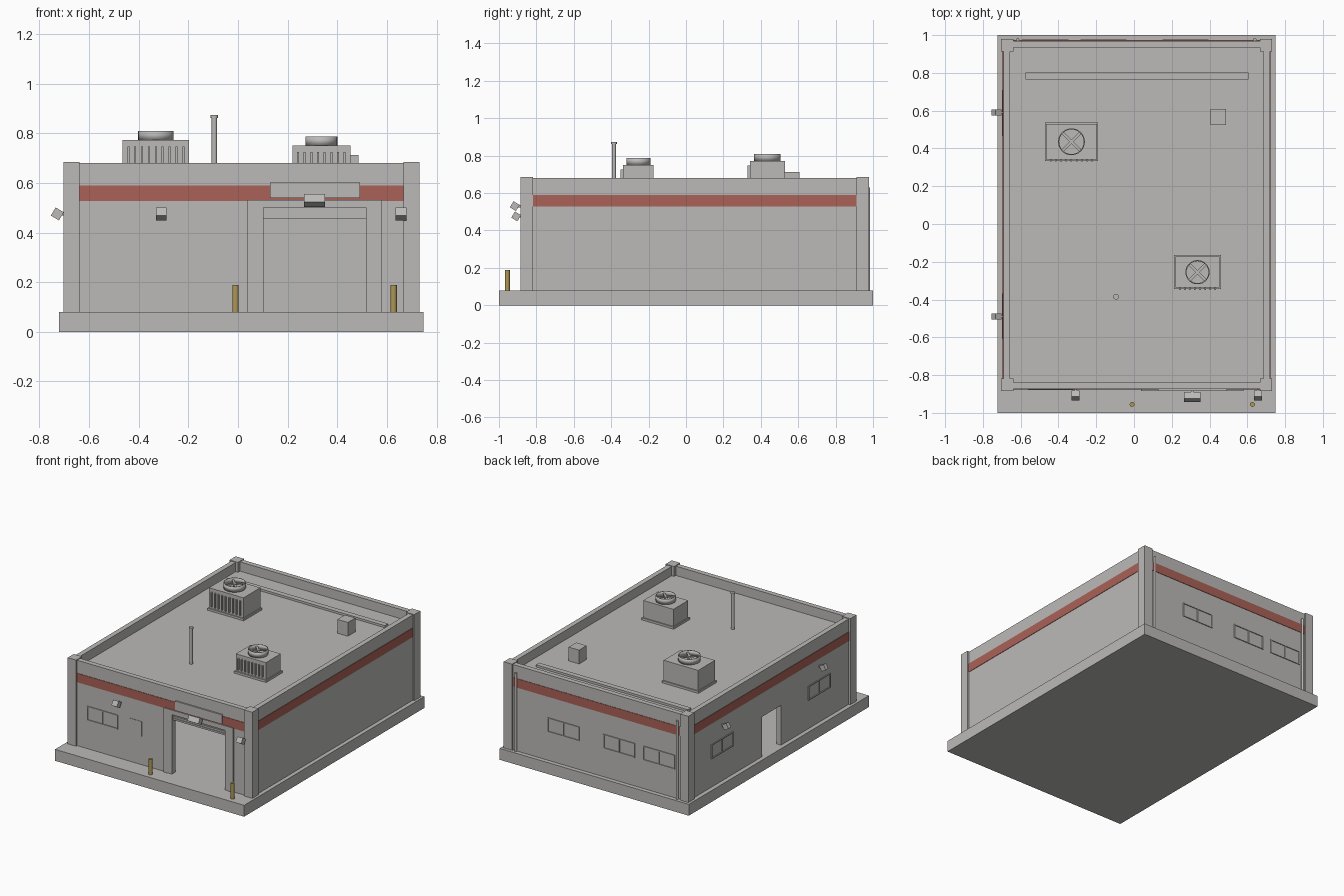
import bpy
import math

if "Cube" in bpy.data.objects:
    bpy.data.objects.remove(bpy.data.objects["Cube"], do_unlink=True)


def material(name, r, g, b):
    m = bpy.data.materials.new(name)
    m.use_nodes = True
    m.diffuse_color = (r, g, b, 1)
    m.node_tree.nodes["Principled BSDF"].inputs["Base Color"].default_value = (r, g, b, 1)
    return m


GREY = material("concrete grey", 0.5, 0.49, 0.475)
RED = material("brick red", 0.40, 0.12, 0.095)
YELLOW = material("ochre yellow", 0.42, 0.31, 0.09)


def box(name, x0, x1, y0, y1, z0, z1, mat=GREY, rot=(0, 0, 0)):
    bpy.ops.mesh.primitive_cube_add(
        size=1, location=((x0 + x1) / 2, (y0 + y1) / 2, (z0 + z1) / 2), rotation=rot)
    o = bpy.context.object
    o.name = name
    o.scale = (x1 - x0, y1 - y0, z1 - z0)
    o.data.materials.append(mat)
    return o


def cylinder(name, x, y, z0, z1, r, mat=GREY, sides=24, fill='NGON'):
    bpy.ops.mesh.primitive_cylinder_add(
        vertices=sides, radius=r, depth=z1 - z0, end_fill_type=fill,
        location=(x, y, (z0 + z1) / 2))
    o = bpy.context.object
    o.name = name
    o.data.materials.append(mat)
    bpy.ops.object.shade_smooth_by_angle(angle=math.radians(40))
    return o


# Main dimensions: outer wall faces, thickness and levels
X0, X1, Y0, Y1 = -0.692, 0.72, -0.873, 0.97
T, FLOOR, ROOF, TOP = 0.035, 0.08, 0.615, 0.68

box("base_slab", -0.722, 0.748, -1, 1, 0, FLOOR)
box("roof_deck", X0 + T, X1 - T, Y0 + T, Y1 - T, ROOF - 0.03, ROOF)

# Walls rise past the roof as the parapet; two have doorways
DX0, DX1, DTOP = 0.102, 0.515, 0.50
SY0, SY1, STOP = -0.067, 0.144, 0.36
box("back_wall", X0, X1, Y1 - T, Y1, FLOOR, TOP)
box("left_wall", X1 - T, X1, Y0, Y1, FLOOR, TOP)
box("front_wall_wide", X0, DX0, Y0, Y0 + T, FLOOR, TOP)
box("front_wall_narrow", DX1, X1, Y0, Y0 + T, FLOOR, TOP)
box("front_wall_lintel", DX0, DX1, Y0, Y0 + T, DTOP, TOP)
box("right_wall_front", X0, X0 + T, Y0, SY0, FLOOR, TOP)
box("right_wall_back", X0, X0 + T, SY1, Y1, FLOOR, TOP)
box("right_wall_lintel", X0, X0 + T, SY0, SY1, STOP, TOP)

# Corner pillars
for px in (-0.704, 0.666):
    for py in (-0.885, 0.912):
        box("corner_pillar", px, px + 0.065, py, py + 0.067, FLOOR, 0.685)

# Red band around the building
B0, B1, P = 0.527, 0.59, 0.003
box("front_band", -0.64, 0.666, Y0 - P, Y0, B0, B1, RED)
box("back_band", -0.64, 0.666, Y1, Y1 + P, B0, B1, RED)
box("right_band", X0 - P, X0, -0.82, 0.912, B0, B1, RED)
box("left_band", X1, X1 + P, -0.82, 0.912, B0, B1, RED)

# Garage door surround, rolled-up shutter and sign board
for a, b, d in ((0.038, 0.073, 0.01), (0.073, DX0, 0.006),
                (DX1, 0.545, 0.006), (0.545, 0.58, 0.01)):
    box("door_post", a, b, Y0 - d, Y0 + 0.01, FLOOR, DTOP)
box("door_header", 0.038, 0.58, Y0 - 0.01, Y0 + 0.01, DTOP, 0.532)
for i in range(3):
    z = 0.455 + i * 0.015
    box("shutter_slat", DX0, DX1, Y0 + 0.008, Y0 + 0.02, z, z + 0.012)
box("shutter_backing", DX0, DX1, Y0 + 0.014, Y0 + 0.025, 0.455, DTOP)
box("sign_board", 0.128, 0.492, Y0 - 0.01, Y0, 0.54, 0.602)


# Window frames: four bars and a centre bar on a wall
def window(name, axis, wall, out, a, b, z0=0.28, z1=0.38, w=0.006):
    lo, hi = sorted((wall, wall + out * 0.006))
    mid = (a + b) / 2
    bars = ((a, b, z0, z0 + w), (a, b, z1 - w, z1), (a, a + w, z0, z1),
            (b - w, b, z0, z1), (mid - w / 2, mid + w / 2, z0, z1))
    for p, q, u, v in bars:
        if axis == 'x':
            box(name, p, q, lo, hi, u, v)
        else:
            box(name, lo, hi, p, q, u, v)


window("front_window", 'x', Y0, -1, -0.56, -0.32)
for a in (-0.593, -0.284, 0.15):
    window("back_window", 'x', Y1, 1, a, a + 0.245)
for a in (-0.61, 0.467):
    window("right_window", 'y', X0, -1, a, a + 0.243)
box("front_trim_bar", -0.236, -0.136, Y0 - 0.003, Y0, 0.378, 0.384)
box("front_trim_post", -0.142, -0.136, Y0 - 0.003, Y0, 0.28, 0.384)

# Tilted wall lamps on short brackets
TILT = math.radians(31)
for x, y, z, w in ((-0.309, -0.908, 0.475, 0.043), (0.657, -0.908, 0.475, 0.043),
                   (0.308, -0.916, 0.53, 0.086)):
    box("front_lamp", x - w / 2, x + w / 2, y - 0.019, y + 0.019, z - 0.019, z + 0.019,
        rot=(-TILT, 0, 0))
    box("front_lamp_bracket", x - 0.006, x + 0.006, y, Y0, z - 0.006, z + 0.006)
for y in (-0.49, 0.59):
    box("side_lamp", -0.747, -0.709, y - 0.015, y + 0.015, 0.456, 0.494, rot=(0, TILT, 0))
    box("side_lamp_bracket", -0.728, X0, y - 0.006, y + 0.006, 0.469, 0.481)

# Bollards and back downpipes
for x in (-0.01, 0.627):
    cylinder("bollard", x, -0.955, FLOOR, 0.188, 0.013, YELLOW, 16)
for x in (-0.615, 0.64):
    cylinder("downpipe", x, 0.976, FLOOR, 0.63, 0.008, GREY, 12)


# Rooftop cooling units with flange, front fins and open fan ring
def cooler(x0, x1, y0, y1, top, fan_top, r, fins):
    cx, cy = (x0 + x1) / 2, (y0 + y1) / 2
    box("cooler_flange", x0, x1, y0, y1, ROOF, ROOF + 0.015)
    box("cooler_body", x0 + 0.007, x1 - 0.007, y0 + 0.008, y1 - 0.008, ROOF, top)
    step = (x1 - x0 - 0.06) / (fins - 1)
    for i in range(fins):
        x = x0 + 0.03 + i * step
        box("cooler_fin", x - 0.004, x + 0.004, y0 - 0.004, y0 + 0.01,
            ROOF + 0.03, top - 0.025)
    ring = cylinder("fan_ring", cx, cy, top, fan_top, r, sides=32, fill='NOTHING')
    solid = ring.modifiers.new("thickness", 'SOLIDIFY')
    solid.thickness = 0.006
    solid.offset = -1
    cylinder("fan_hub", cx, cy, top, fan_top - 0.006, 0.012, sides=16)
    for k in range(2):
        box("fan_blade", cx - r + 0.004, cx + r - 0.004, cy - 0.007, cy + 0.007,
            fan_top - 0.016, fan_top - 0.01, rot=(0, 0, math.pi / 4 + k * math.pi / 2))


cooler(-0.472, -0.19, 0.334, 0.537, 0.772, 0.81, 0.071, 9)
cooler(0.212, 0.46, -0.345, -0.165, 0.75, 0.787, 0.064, 8)

# Other rooftop parts
box("roof_box", 0.405, 0.486, 0.525, 0.608, ROOF, 0.712)
box("roof_duct", -0.575, 0.605, 0.765, 0.802, ROOF, 0.63)
cylinder("vent_pole", -0.095, -0.385, ROOF, 0.865, 0.011, sides=16)
cylinder("vent_cap", -0.095, -0.385, 0.862, 0.873, 0.015, sides=16)
